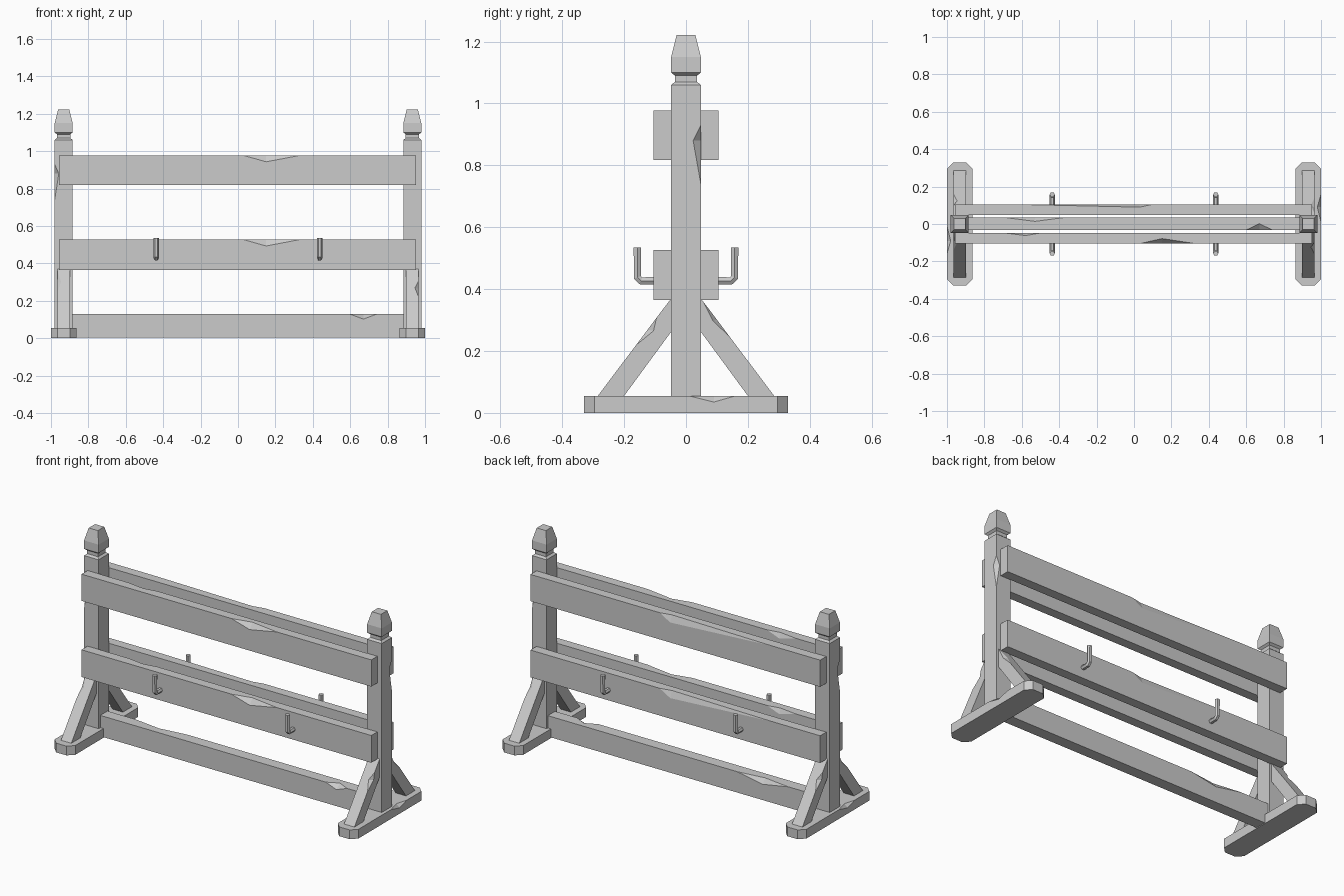
import bpy
import bmesh
from math import pi
from mathutils import Vector as V

cube = bpy.data.objects.get("Cube")
if cube:
    bpy.data.objects.remove(cube, do_unlink=True)

grey = bpy.data.materials.new("plain grey")
grey.use_nodes = True
grey.diffuse_color = (0.6, 0.6, 0.6, 1)
grey.node_tree.nodes["Principled BSDF"].inputs["Base Color"].default_value = (0.6, 0.6, 0.6, 1)


def loft(name, rings):
    """Closed solid through a list of equal-sized point rings."""
    bm = bmesh.new()
    loops = [[bm.verts.new(p) for p in ring] for ring in rings]
    n = len(loops[0])
    for low, high in zip(loops, loops[1:]):
        for i in range(n):
            j = (i + 1) % n
            bm.faces.new((low[i], low[j], high[j], high[i]))
    bm.faces.new(loops[0][::-1])
    bm.faces.new(loops[-1])
    bmesh.ops.recalc_face_normals(bm, faces=bm.faces[:])
    mesh = bpy.data.meshes.new(name)
    bm.to_mesh(mesh)
    bm.free()
    mesh.materials.append(grey)
    obj = bpy.data.objects.new(name, mesh)
    bpy.context.collection.objects.link(obj)
    return obj


def rect(cx, cy, rx, ry, z):
    return [(cx + sx * rx, cy + sy * ry, z)
            for sx, sy in ((-1, -1), (1, -1), (1, 1), (-1, 1))]


def box(name, cx, cy, rx, ry, z0, z1):
    return loft(name, [rect(cx, cy, rx, ry, z) for z in (z0, z1)])


def chip(obj, start, end, side_a, side_b):
    """Notch an edge from start to end, reaching one point on each neighbouring face."""
    pts = [V(p) for p in (start, end, side_a, side_b)]
    mid = (pts[2] + pts[3]) / 2
    a, b, c, d = [mid + (p - mid) * 1.5 for p in pts]
    mesh = bpy.data.meshes.new("chip_cutter")
    bm = bmesh.new()
    vs = [bm.verts.new(p) for p in (a, b, c, d)]
    for tri in ((0, 1, 2), (0, 1, 3), (0, 2, 3), (1, 2, 3)):
        bm.faces.new([vs[i] for i in tri])
    bmesh.ops.recalc_face_normals(bm, faces=bm.faces[:])
    bm.to_mesh(mesh)
    bm.free()
    mesh.materials.append(grey)
    cutter = bpy.data.objects.new("chip_cutter", mesh)
    bpy.context.collection.objects.link(cutter)
    cutter.hide_render = True
    mod = obj.modifiers.new("chip", 'BOOLEAN')
    mod.operation = 'DIFFERENCE'
    mod.solver = 'EXACT'
    mod.object = cutter
    bpy.context.view_layer.objects.active = obj
    bpy.ops.object.modifier_apply(modifier=mod.name)
    bpy.data.objects.remove(cutter, do_unlink=True)


def top_chip(obj, x0, x1, xm, y, z, dy, dz):
    """Notch in a lengthwise top edge."""
    chip(obj, (x0, y, z), (x1, y, z), (xm, y, z - dz), (xm, y + dy, z))


END = 0.932      # distance of each end frame from the middle
HALF = 0.048     # half width of a post
left_end = []

# Foot with clipped corners
fx, fy, cut = 0.068, 0.33, 0.034
plan = [(-fx + cut, -fy), (fx - cut, -fy), (fx, -fy + cut), (fx, fy - cut),
        (fx - cut, fy), (-fx + cut, fy), (-fx, fy - cut), (-fx, -fy + cut)]
foot = loft("left_foot", [[(END + x, y, z) for x, y in plan] for z in (0, 0.055)])
chip(foot, (1, 0.01, 0.055), (1, 0.16, 0.055), (1, 0.09, 0.035), (0.98, 0.09, 0.055))
left_end.append(foot)

# Post with a necked, tapered finial
profile = [(HALF, 0.05), (HALF, 1.06), (0.036, 1.07), (0.036, 1.09),
           (HALF, 1.1), (HALF, 1.15), (0.03, 1.222)]
post = loft("left_post", [rect(END, 0, r, r, z) for r, z in profile])
edge = END + HALF
chip(post, (edge, HALF, 0.74), (edge, HALF, 0.93),
     (edge, HALF - 0.025, 0.88), (edge - 0.022, HALF, 0.88))
left_end.append(post)

# Slanted braces in front of and behind the post
out = END + 0.034
for name, s in (("front", -1), ("back", 1)):
    shape = [(0.285, 0.055), (0.2, 0.055), (HALF, 0.262), (HALF, 0.37)]
    brace = loft("left_%s_brace" % name,
                 [[(x, s * y, z) for y, z in shape] for x in (END - 0.034, out)])
    bottom, top = V((out, s * 0.285, 0.055)), V((out, s * HALF, 0.37))
    if s < 0:
        t0, t1, tm, inner = 0.52, 0.8, 0.68, (out, -0.105, 0.265)
    else:
        t0, t1, tm, inner = 0.6, 0.97, 0.78, (out, 0.087, 0.298)
    chip(brace, bottom.lerp(top, t0), bottom.lerp(top, t1), inner,
         bottom.lerp(top, tm) - V((0.02, 0, 0)))
    left_end.append(brace)

# Opposite end frame, turned half around
for part in left_end:
    twin = part.copy()
    twin.data = part.data.copy()
    swap = part.name.replace("left", "right")
    if "front" in swap:
        swap = swap.replace("front", "back")
    else:
        swap = swap.replace("back", "front")
    twin.name = swap
    twin.rotation_euler.z = pi
    bpy.context.collection.objects.link(twin)

# Paired planks on the front and back of the posts
for level, z0, z1 in (("lower", 0.365, 0.527), ("upper", 0.818, 0.977)):
    front = box(level + "_front_plank", -0.003, -0.0765, 0.954, 0.0285, z0, z1)
    top_chip(front, 0.03, 0.33, 0.15, -0.105, z1, 0.027, 0.034)
    top_chip(front, -0.69, -0.5, -0.58, -0.048, z1, -0.014, 0.03)
    back = box(level + "_back_plank", -0.003, 0.0765, 0.954, 0.0285, z0, z1)
    top_chip(back, -0.64, 0.1, 0.03, 0.105, z1, -0.015, 0.04)

# Ground beam between the feet
beam = box("ground_beam", 0, 0.002, 0.9, 0.034, 0.004, 0.128)
top_chip(beam, 0.6, 0.74, 0.67, -0.032, 0.128, 0.034, 0.026)
top_chip(beam, -0.7, -0.36, -0.53, 0.036, 0.128, -0.022, 0.03)

# Bent six-sided hooks on the lower planks
for side, sy in (("front", -1), ("back", 1)):
    for hand, sx in (("right", -1), ("left", 1)):
        curve = bpy.data.curves.new("hook_path", 'CURVE')
        curve.dimensions = '3D'
        curve.bevel_depth = 0.014
        curve.bevel_resolution = 1
        curve.use_fill_caps = True
        path = curve.splines.new('POLY')
        points = [(0.09, 0.427), (0.146, 0.427), (0.157, 0.438), (0.157, 0.535)]
        path.points.add(len(points) - 1)
        for p, (y, z) in zip(path.points, points):
            p.co = (sx * 0.437, sy * y, z, 1)
        curve.materials.append(grey)
        hook = bpy.data.objects.new("%s_%s_hook" % (hand, side), curve)
        bpy.context.collection.objects.link(hook)
        path.use_smooth = False
